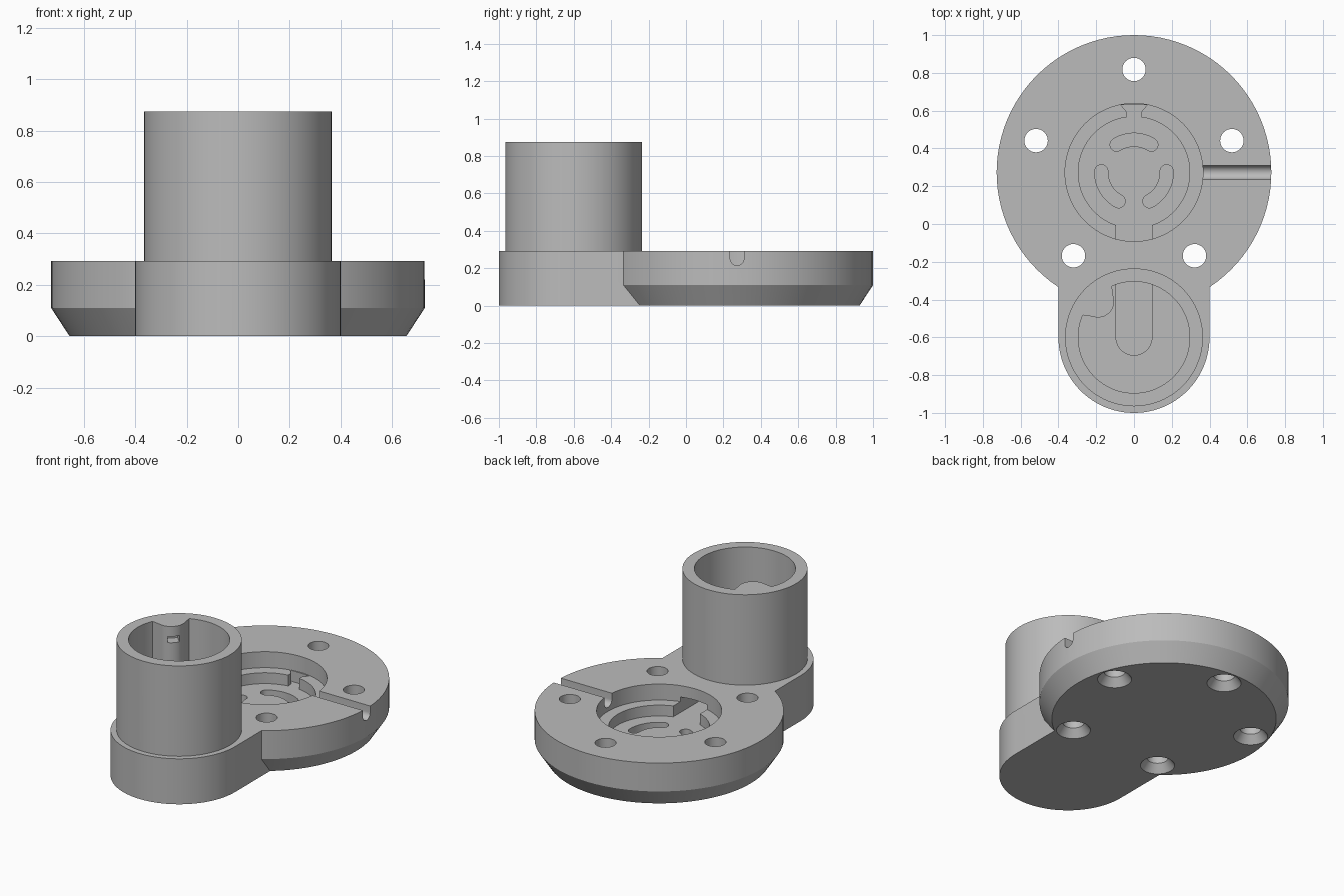
import bpy, bmesh, math
from mathutils import Vector

if "Cube" in bpy.data.objects:
    bpy.data.objects.remove(bpy.data.objects["Cube"], do_unlink=True)

grey = bpy.data.materials.new("plain_grey")
grey.use_nodes = True
grey.diffuse_color = (0.5, 0.5, 0.5, 1)
grey.node_tree.nodes["Principled BSDF"].inputs["Base Color"].default_value = (0.5, 0.5, 0.5, 1)

DISC = Vector((0, 0.273))
POST = Vector((0, -0.6))
TOP, LEDGE, FLOOR = 0.293, 0.19, 0.12
STEPS = 96


def loft(name, outlines):
    """Solid skinned through a list of (outline, z) sections."""
    bm = bmesh.new()
    rings = [[bm.verts.new((p[0], p[1], z)) for p in pts] for pts, z in outlines]
    for a, b in zip(rings, rings[1:]):
        for i in range(len(a)):
            j = (i + 1) % len(a)
            bm.faces.new((a[i], a[j], b[j], b[i]))
    bm.faces.new(rings[0])
    bm.faces.new(rings[-1])
    bmesh.ops.recalc_face_normals(bm, faces=bm.faces)
    mesh = bpy.data.meshes.new(name)
    bm.to_mesh(mesh)
    bm.free()
    mesh.materials.append(grey)
    obj = bpy.data.objects.new(name, mesh)
    bpy.context.collection.objects.link(obj)
    return obj


def arc(c, r, a0, a1, n):
    return [(c[0] + r * math.cos(math.radians(a0 + (a1 - a0) * i / n)),
             c[1] + r * math.sin(math.radians(a0 + (a1 - a0) * i / n))) for i in range(n + 1)]


def circle(c, r, n=STEPS):
    return arc(c, r, 0, 360, n)[:-1]


def prism(name, pts, z0, z1):
    return loft(name, [(pts, z0), (pts, z1)])


def combine(target, tool, operation):
    mod = target.modifiers.new(operation.lower(), 'BOOLEAN')
    mod.operation, mod.solver, mod.object = operation, 'EXACT', tool
    bpy.context.view_layer.objects.active = target
    bpy.ops.object.modifier_apply(modifier=mod.name)
    bpy.data.objects.remove(tool, do_unlink=True)


# Round base with a chamfered lower edge
body = loft("base_with_socket", [(circle(DISC, 0.655), 0), (circle(DISC, 0.727), 0.11),
                                 (circle(DISC, 0.727), TOP)])


def add(tool):
    combine(body, tool, 'UNION')


def cut(tool):
    combine(body, tool, 'DIFFERENCE')


# Arm and upright socket
add(prism("arm", arc(POST, 0.4, 180, 360, 48) + [(0.4, 0), (-0.4, 0)], 0, TOP))
add(prism("socket", circle(POST, 0.365), 0.22, 0.875))
cut(prism("socket_bore", circle(POST, 0.295), LEDGE, 1))

# Key rib inside the socket, with a small latch hole
rib = prism("key_rib", circle(POST + Vector((-0.19, 0.19)), 0.085, 32), 0.16, 0.875)
flare = [POST + Vector(p) for p in
         ((-0.275, 0.118), (-0.2, 0.107), (-0.107, 0.2), (-0.118, 0.275), (-0.23, 0.23))]
combine(rib, prism("rib_flare", flare, 0.16, 0.875), 'UNION')
add(rib)
diag, side = Vector((-1, 1)).normalized(), Vector((1, 1)).normalized()
hole = [POST + diag * d + side * s for d, s in
        ((0.15, -0.035), (0.15, 0.035), (0.25, 0.035), (0.25, -0.035))]
cut(prism("latch_hole", hole, 0.77, 0.81))

# Stepped pocket in the base
cut(prism("pocket_upper", circle(DISC, 0.365), LEDGE, 1))
cut(prism("pocket_lower", circle(DISC, 0.295), FLOOR, 1))

# Channel joining socket and pocket
cut(prism("channel", arc(POST, 0.095, 180, 360, 24) + [(0.095, 0.05), (-0.095, 0.05)], FLOOR, 0.22))

# Flared notch opposite the channel
half = [(0.04, 0.5), (0.04, 0.595), (0.07, 0.63)]
cut(prism("notch", half + [(-x, y) for x, y in reversed(half)], FLOOR, 0.24))

# Three curved slots in the pocket floor
for mid in (90, 210, 330):
    a, b = mid - 32, mid + 32
    end_a, end_b = arc(DISC, 0.173, a, b, 1)
    outline = (arc(DISC, 0.208, a, b, 20) + arc(end_b, 0.035, b, b + 180, 10)[1:-1]
               + arc(DISC, 0.138, b, a, 20) + arc(end_a, 0.035, a + 180, a + 360, 10)[1:-1])
    cut(prism("curved_slot", outline, 0.06, 0.2))

# Round-bottomed cable groove running out to the left
groove = prism("cable_groove", arc((0, 0), 0.037, 180, 360, 20) + [(0.037, 0.2), (-0.037, 0.2)], 0.3, 0.9)
for v in groove.data.vertices:
    x, y, z = v.co
    v.co = (z, DISC.y + x, 0.252 + y)
cut(groove)

# Five countersunk screw holes
for i in range(5):
    c = arc(DISC, 0.545, 90 + 72 * i, 0, 1)[0]
    cut(loft("screw_hole", [(circle(c, 0.115, 40), -0.02), (circle(c, 0.062, 40), 0.05),
                            (circle(c, 0.062, 40), 0.4)]))

# Smooth curved walls, crisp edges
bpy.ops.object.select_all(action='DESELECT')
body.select_set(True)
bpy.context.view_layer.objects.active = body
bpy.ops.object.shade_smooth_by_angle(angle=math.radians(25))
